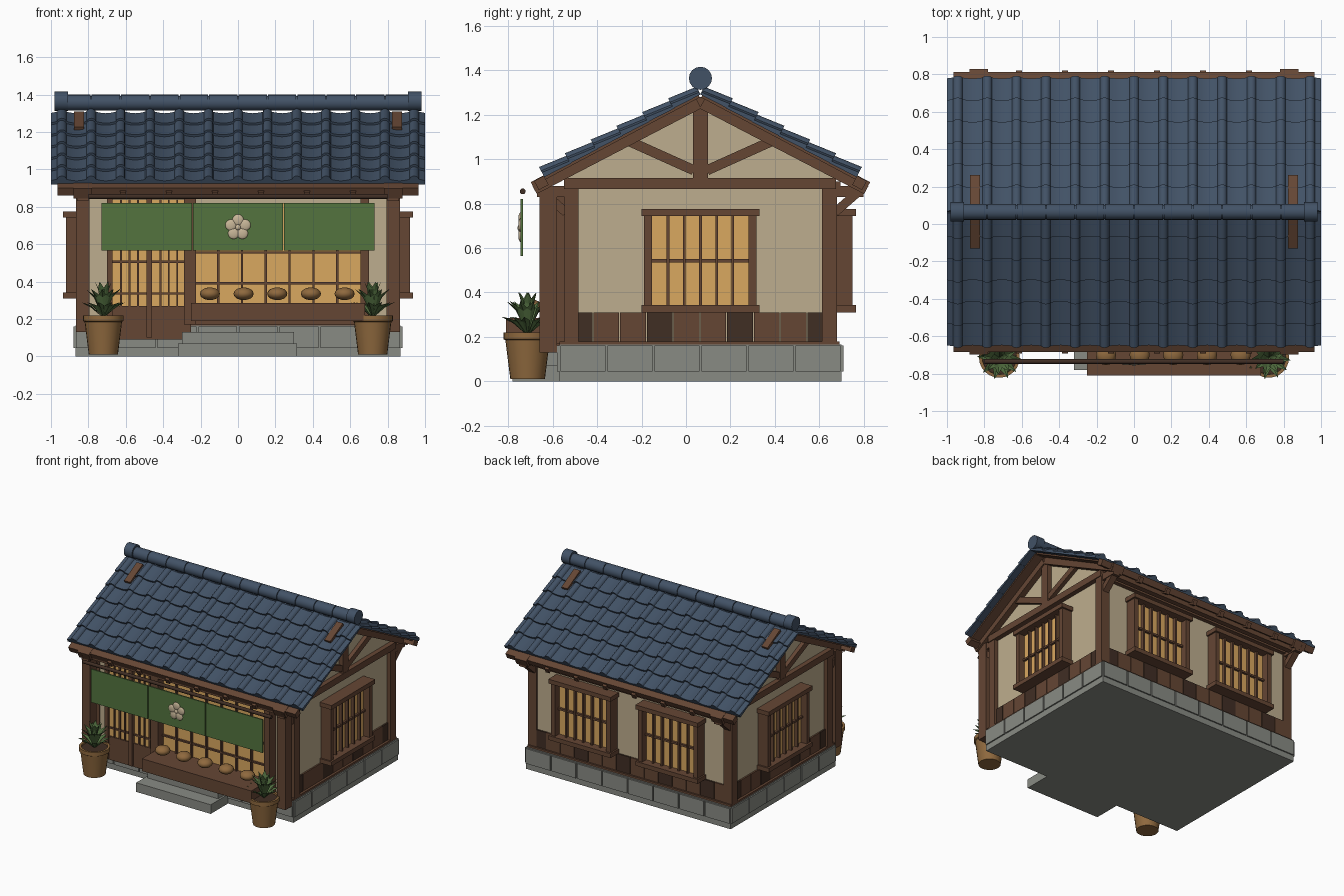
import bpy, bmesh, math, random
from mathutils import Matrix, Vector

if "Cube" in bpy.data.objects:
    bpy.data.objects.remove(bpy.data.objects["Cube"])
random.seed(4)


def material(name, *srgb):
    lin = [((c / 255 + 0.055) / 1.055) ** 2.4 for c in srgb] + [1]
    m = bpy.data.materials.new(name)
    m.use_nodes = True
    m.diffuse_color = lin
    m.node_tree.nodes["Principled BSDF"].inputs["Base Color"].default_value = lin
    return m


ROOF = material("slate blue", 66, 82, 102)
WOOD = material("brown wood", 101, 70, 52)
DARK = material("dark wood", 64, 46, 36)
CREAM = material("cream plaster", 190, 174, 142)
AMBER = material("amber paper", 218, 168, 96)
STONE = material("grey stone", 137, 139, 132)
CLOTH = material("green cloth", 84, 116, 63)
LEAF = material("leaf green", 80, 108, 62)
CLAY = material("ochre clay", 143, 105, 62)
PETAL = material("pale blossom", 200, 182, 152)


def finish(name, bm, mat, smooth=False):
    bmesh.ops.recalc_face_normals(bm, faces=bm.faces)
    me = bpy.data.meshes.new(name)
    bm.to_mesh(me)
    bm.free()
    me.materials.append(mat)
    ob = bpy.data.objects.new(name, me)
    bpy.context.collection.objects.link(ob)
    if smooth:
        bpy.ops.object.select_all(action="DESELECT")
        ob.select_set(True)
        bpy.context.view_layer.objects.active = ob
        bpy.ops.object.shade_smooth_by_angle(angle=math.radians(40))
    return ob


def prism(bm, x0, x1, pts, m=Matrix()):
    """Extrude a (y, z) outline along x."""
    a, b = ([bm.verts.new(m @ Vector((x, y, z))) for y, z in pts] for x in (x0, x1))
    bm.faces.new(a)
    bm.faces.new(b[::-1])
    for i in range(len(pts)):
        j = (i + 1) % len(pts)
        bm.faces.new((a[i], a[j], b[j], b[i]))


def box(bm, x0, x1, y0, y1, z0, z1, m=Matrix()):
    prism(bm, x0, x1, [(y0, z0), (y1, z0), (y1, z1), (y0, z1)], m)


def boxes(name, mat, *sizes, m=Matrix()):
    bm = bmesh.new()
    for s in sizes:
        box(bm, *s, m=m)
    return finish(name, bm, mat)


def strut(bm, x, w, p, q, h):
    """Sloping timber from p to q in the (y, z) plane."""
    p, q = Vector(p), Vector(q)
    n = (q - p).orthogonal().normalized() * h / 2
    prism(bm, x - w / 2, x + w / 2, [p - n, q - n, q + n, p + n])


def ellipsoid(bm, c, r, seg=16):
    m = Matrix.Translation(c) @ Matrix.Diagonal((*r, 1))
    bmesh.ops.create_uvsphere(bm, u_segments=seg, v_segments=seg // 2, radius=1, matrix=m)


def rod(bm, x0, x1, y, z, r, seg=16):
    m = Matrix.Translation(((x0 + x1) / 2, y, z)) @ Matrix.Rotation(math.pi / 2, 4, "Y")
    bmesh.ops.create_cone(bm, cap_ends=True, segments=seg, radius1=r, radius2=r,
                          depth=x1 - x0, matrix=m)


# Stone base, facing blocks and steps
X, Y0, Y1 = 0.87, -0.57, 0.70
boxes("stone_base", STONE, (-X, X, Y0, Y1, 0, 0.165))
bm = bmesh.new()
for i in range(8):
    w = 2 * X / 8
    a = -X + i * w
    for y0, y1 in ((Y0 - 0.01, Y0), (Y1, Y1 + 0.01)):
        box(bm, a + 0.005, a + w - 0.005, y0, y1, 0.045, 0.16)
for i in range(6):
    w = (Y1 - Y0) / 6
    a = Y0 + i * w
    for x in (-X - 0.01, X):
        box(bm, x, x + 0.01, a + 0.005, a + w - 0.005, 0.045, 0.16)
finish("base_blocks", bm, STONE)
boxes("entrance_steps", STONE, (-0.32, 0.315, -0.78, Y0, 0, 0.07),
      (-0.3, 0.3, -0.67, Y0, 0.07, 0.13))

# Plaster body with gables
RY, RZ, A = 0.065, 1.293, math.radians(28)
WX, W0, W1 = 0.835, -0.54, 0.665
bm = bmesh.new()
prism(bm, -WX, WX, [(W0, 0.16), (W1, 0.16), (W1, 0.95), (RY, 1.28), (W0, 0.95)])
finish("plaster_walls", bm, CREAM)
boxes("wall_sill", WOOD, (-0.865, 0.865, W0 - 0.03, W1 + 0.025, 0.165, 0.18))

# Wainscot planks in two browns
light, dark = bmesh.new(), bmesh.new()
for i in range(10):
    w = (W1 - W0) / 10
    a = W0 + i * w
    for x in (-WX - 0.012, WX):
        box(dark if i % 3 == 0 else light, x, x + 0.012, a + 0.002, a + w - 0.002, 0.18, 0.31)
for i in range(14):
    w = 2 * WX / 14
    a = -WX + i * w
    box(dark if i % 3 == 1 else light, a + 0.002, a + w - 0.002, W1, W1 + 0.012, 0.18, 0.31)
finish("wainscot_light", light, WOOD)
finish("wainscot_dark", dark, DARK)

# Posts, beams, gable trusses and eave brackets
bm = bmesh.new()
for s in (-1, 1):
    x = s * 0.83
    for y0, y1, z0 in ((-0.548, -0.485, 0.17), (0.613, 0.68, 0.17), (-0.66, -0.58, 0.13)):
        box(bm, x - 0.035, x + 0.035, y0, y1, z0, 0.88)
    box(bm, x - 0.042, x + 0.042, -0.55, 0.675, 0.865, 0.915)
    box(bm, x - 0.04, x + 0.04, RY - 0.033, RY + 0.033, 0.915, 1.28)
    for t in (-1, 1):
        strut(bm, x, 0.07, (RY + t * 0.03, 0.95), (RY + t * 0.33, 1.085), 0.045)
        strut(bm, x, 0.1, (RY + t * 0.01, 1.255), (RY + t * 0.75, 0.87), 0.06)
        edge = RY + t * 0.605
        strut(bm, x, 0.05, (edge, 0.76), (edge + t * 0.12, 0.865), 0.04)
        strut(bm, x, 0.06, (edge, 0.855), (edge + t * 0.13, 0.855), 0.05)
box(bm, -0.86, 0.86, -0.655, -0.6, 0.845, 0.885)
box(bm, -0.86, 0.86, W1, W1 + 0.03, 0.85, 0.9)
box(bm, -0.86, 0.86, W1 + 0.06, W1 + 0.1, 0.84, 0.88)
finish("timber_frame", bm, WOOD)


# Roof: point on a slope, d down from the ridge, n above the boards
def slope(s, x, d, n):
    return Vector((x, RY + s * (d * math.cos(A) + n * math.sin(A)),
                   RZ - d * math.sin(A) + n * math.cos(A)))


def slope_box(bm, s, x0, x1, d0, d1, n0, n1):
    pts = [slope(s, 0, d, n).yz for d, n in ((d0, n0), (d1, n0), (d1, n1), (d0, n1))]
    prism(bm, x0, x1, pts)


PITCH, RIB, LENGTH, ROWS = 0.157, 0.025, 0.79, 6


def tile_height(x):
    u = abs(x - PITCH * round(x / PITCH))
    if u < RIB:
        return 0.016 + math.sqrt(RIB * RIB - u * u) * 0.85
    return 0.008 + 0.010 * ((u - PITCH / 2) / (PITCH / 2 - RIB)) ** 2


xs = [-1.0]
for i in range(-6, 7):
    for k in (-1, -0.8, -0.4, 0, 0.4, 0.8, 1):
        xs.append(i * PITCH + k * RIB)
    if i < 6:
        xs += [(i + f) * PITCH for f in (0.25, 0.38, 0.5, 0.62, 0.75)]
xs.append(1.0)
step = LENGTH / ROWS
wood = bmesh.new()
for s, side in ((-1, "front"), (1, "back")):
    bm = bmesh.new()
    for r in range(ROWS):
        d0, d1 = r * step, (r + 1) * step + 0.006
        rows = []
        for d, lift, flat in ((d0, 0, 0), (d1, 0.014, 0), (d1, 0, 1), (d0, -0.002, 1)):
            rows.append([bm.verts.new(slope(s, x, d, lift + (0 if flat else tile_height(x))))
                         for x in xs])
        for a, b in zip(rows, rows[1:] + rows[:1]):
            for i in range(len(xs) - 1):
                bm.faces.new((a[i], a[i + 1], b[i + 1], b[i]))
        for i in (0, -1):
            bm.faces.new([row[i] for row in rows])
    finish(side + "_roof_tiles", bm, ROOF, True)
    slope_box(wood, s, -0.95, 0.95, 0.01, 0.8, -0.012, 0.002)
    slope_box(wood, s, -0.965, 0.965, 0.795, 0.845, -0.04, 0.006)
    for i in range(8):
        x = -0.86 + i * 1.72 / 7
        slope_box(wood, s, x - 0.016, x + 0.016, 0.5, 0.862, -0.05, -0.01)
    for x in (-0.85, 0.85):
        slope_box(wood, s, x - 0.026, x + 0.026, 0.03, 0.205, 0, 0.034)
finish("rafters_and_fascia", wood, WOOD)

# Ridge cap
bm = bmesh.new()
for i in range(-6, 6):
    rod(bm, i * PITCH + 0.003, (i + 1) * PITCH - 0.003, RY, 1.357, 0.043)
rod(bm, -0.94, 0.94, RY, 1.355, 0.037)
for x in (-0.945, 0.945):
    rod(bm, x - 0.035, x + 0.035, RY, 1.364, 0.052)
finish("ridge_cap", bm, ROOF, True)


# Lattice windows: local front is -y
def window(name, x, y, turn):
    m = Matrix.Translation((x, y, 0)) @ Matrix.Rotation(turn, 4, "Z")
    boxes(name + "_paper", AMBER, (-0.22, 0.22, -0.035, 0, 0.34, 0.75), m=m)
    parts = [(-0.265, 0.265, -0.1, 0, z, z + 0.033) for z in (0.31, 0.743)]
    parts += [(-s - 0.018, -s + 0.018, -0.085, 0, 0.34, 0.75) for s in (-0.235, 0.235)]
    parts += [(k * 0.073 - 0.006, k * 0.073 + 0.006, -0.06, -0.03, 0.34, 0.75)
              for k in range(-2, 3)]
    parts.append((-0.22, 0.22, -0.052, -0.03, 0.535, 0.55))
    boxes(name + "_frame", WOOD, *parts, m=m)


window("left_window", WX, RY, math.pi / 2)
window("right_window", -WX, RY, -math.pi / 2)
for x, side in ((-0.37, "right"), (0.37, "left")):
    window("back_window_" + side, x, W1, math.pi)

# Sliding doors
boxes("door_paper", AMBER, (-0.68, -0.28, -0.6, W0, 0.25, 0.84))
parts = [(-0.69, -0.25, -0.61, W0, 0.09, 0.27), (-0.29, -0.225, -0.65, W0, 0.17, 0.86),
         (-0.7, -0.67, -0.62, W0, 0.1, 0.85), (-0.49, -0.46, -0.63, W0, 0.1, 0.85)]
for a in (-0.67, -0.46):
    parts += [(a + k * 0.045 - 0.005, a + k * 0.045 + 0.005, -0.612, -0.595, 0.27, 0.84)
              for k in range(1, 4)]
parts += [(-0.68, -0.28, -0.61, -0.595, z, z + 0.012) for z in (0.33, 0.5, 0.67)]
boxes("sliding_doors", WOOD, *parts)

# Shop window and counter
boxes("shop_window_paper", AMBER, (-0.23, 0.665, -0.585, W0, 0.28, 0.82))
parts = [(x - 0.006, x + 0.006, -0.605, -0.58, 0.28, 0.82)
         for x in (-0.105 + 0.127 * k for k in range(6))]
parts += [(-0.23, 0.67, -0.6, -0.58, z, z + 0.012) for z in (0.385, 0.55)]
parts += [(0.655, 0.7, -0.62, W0, 0.17, 0.85), (-0.25, 0.7, -0.61, W0, 0.17, 0.28)]
boxes("shop_window_frame", WOOD, *parts)
boxes("counter", WOOD, (-0.25, 0.68, -0.81, -0.58, 0.19, 0.285))
bm = bmesh.new()
for k in range(5):
    ellipsoid(bm, (-0.15 + 0.18 * k, -0.7, 0.335), (0.054, 0.054, 0.034))
finish("counter_bowls", bm, CLAY, True)

# Hanging curtain with blossom
boxes("curtain", CLOTH, *[(a, a + 0.483, -0.744, -0.734, 0.565, 0.82)
                          for a in (-0.73, -0.2415, 0.247)])
bm = bmesh.new()
rod(bm, -0.8, 0.8, -0.735, 0.855, 0.013, 12)
finish("curtain_rod", bm, DARK, True)
bm = bmesh.new()
for k in range(5):
    a = math.pi / 2 + k * math.tau / 5
    ellipsoid(bm, (0.04 * math.cos(a), -0.746, 0.69 + 0.04 * math.sin(a)), (0.03, 0.009, 0.03))
ellipsoid(bm, (0, -0.748, 0.69), (0.015, 0.011, 0.015))
finish("curtain_blossom", bm, PETAL, True)


# Potted plants
def lathe(name, mat, x, y, profile, seg=24):
    bm = bmesh.new()
    rings = [[bm.verts.new((x + r * math.cos(k * math.tau / seg),
                            y + r * math.sin(k * math.tau / seg), z)) for k in range(seg)]
             for r, z in profile]
    for a, b in zip(rings, rings[1:]):
        for k in range(seg):
            bm.faces.new((a[k - 1], a[k], b[k], b[k - 1]))
    bm.faces.new(rings[0])
    bm.faces.new(rings[-1])
    finish(name, bm, mat, True)


for x, side in ((-0.72, "right"), (0.72, "left")):
    y = -0.713
    lathe(side + "_pot", CLAY, x, y, [(0.078, 0.01), (0.1, 0.185), (0.109, 0.19), (0.109, 0.22),
                                      (0.092, 0.22), (0.09, 0.2)])
    lathe(side + "_soil", DARK, x, y, [(0.091, 0.2), (0.091, 0.208)])
    bm = bmesh.new()
    for ring, (reach, top, count) in enumerate(((0.12, 0.29, 10), (0.095, 0.36, 9), (0.045, 0.4, 6))):
        for k in range(count):
            a = (k + ring * 0.5) * math.tau / count + random.uniform(-0.15, 0.15)
            out, across = Vector((math.cos(a), math.sin(a), 0)), Vector((-math.sin(a), math.cos(a), 0))
            root = Vector((x, y, 0.205))
            mid = root + out * reach * 0.55 + Vector((0, 0, (top - 0.205) * 0.8))
            tip = root + out * reach + Vector((0, 0, top - 0.205))
            v = [bm.verts.new(p) for p in (root, mid + across * 0.02, tip, mid - across * 0.02,
                                           mid - Vector((0, 0, 0.012)))]
            for i, j in ((0, 1), (1, 2), (2, 3), (3, 0)):
                bm.faces.new((v[i], v[j], v[4]))
    finish(side + "_plant", bm, LEAF)
